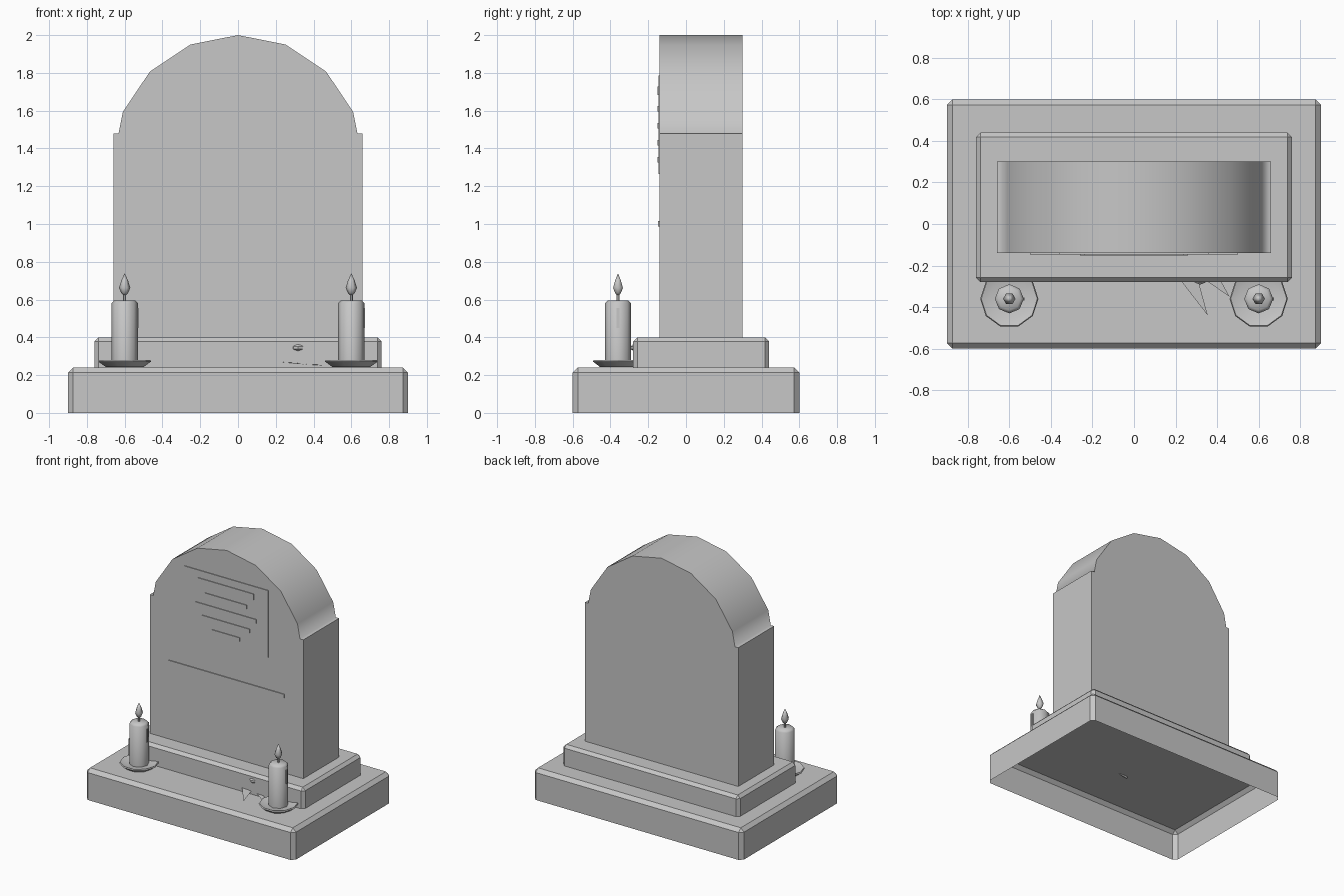
import bpy, bmesh, math
from mathutils import Vector

if "Cube" in bpy.data.objects:
    bpy.data.objects.remove(bpy.data.objects["Cube"])

# the whole model shares one plain grey
GREY = bpy.data.materials.new("plain grey")
GREY.diffuse_color = (0.57, 0.57, 0.57, 1)
GREY.use_nodes = True
GREY.node_tree.nodes["Principled BSDF"].inputs["Base Color"].default_value = GREY.diffuse_color


def finish(name, bm, smooth=None):
    bmesh.ops.recalc_face_normals(bm, faces=bm.faces)
    me = bpy.data.meshes.new(name)
    bm.to_mesh(me)
    bm.free()
    me.materials.append(GREY)
    if smooth:
        for p in me.polygons:
            p.use_smooth = True
        me.set_sharp_from_angle(angle=math.radians(smooth))
    ob = bpy.data.objects.new(name, me)
    bpy.context.collection.objects.link(ob)
    return ob


def box(name, lo, hi, bevel=0):
    """Box; with a bevel it becomes a chamfered slab with an open underside."""
    bm = bmesh.new()
    bmesh.ops.create_cube(bm, size=1)
    for v in bm.verts:
        v.co = Vector([(a + b) / 2 + c * (b - a) for a, b, c in zip(lo, hi, v.co)])
    if bevel:
        low = [f for f in bm.faces if all(v.co.z < lo[2] + 1e-4 for v in f.verts)]
        bmesh.ops.delete(bm, geom=low, context='FACES')
        edges = [e for e in bm.edges if not e.is_boundary]
        bmesh.ops.bevel(bm, geom=edges, offset=bevel, segments=1, affect='EDGES')
    return finish(name, bm)


def lathe(name, rings, sides, loc, smooth=40):
    """Stack of (radius, z) rings, capped at both ends."""
    bm = bmesh.new()
    loops = []
    for r, z in rings:
        loops.append([bm.verts.new((loc[0] + r * math.cos(2 * math.pi * i / sides),
                                    loc[1] + r * math.sin(2 * math.pi * i / sides), z))
                      for i in range(sides)])
    for a, b in zip(loops, loops[1:]):
        for i in range(sides):
            j = (i + 1) % sides
            bm.faces.new((a[i], a[j], b[j], b[i]))
    bm.faces.new(loops[0])
    bm.faces.new(loops[-1])
    bmesh.ops.remove_doubles(bm, verts=bm.verts, dist=1e-5)
    return finish(name, bm, smooth)


# stepped base
box("lower_base", (-0.9, -0.6, 0), (0.9, 0.6, 0.24), 0.027)
box("upper_plinth", (-0.76, -0.28, 0.24), (0.76, 0.44, 0.40), 0.022)

# headstone: straight slab topped by a sixteen-sided arch with small shoulders
arch = [(0.66 * math.cos(math.pi * i / 8), 1.34 + 0.66 * math.sin(math.pi * i / 8))
        for i in range(1, 8)]
profile = [(-0.66, 0.39), (0.66, 0.39), (0.66, 1.48), (0.632, 1.48)] + arch \
    + [(-0.632, 1.48), (-0.66, 1.48)]
bm = bmesh.new()
face = bm.faces.new([bm.verts.new((x, -0.14, z)) for x, z in profile])
ext = bmesh.ops.extrude_face_region(bm, geom=[face])
bmesh.ops.translate(bm, vec=(0, 0.44, 0),
                    verts=[v for v in ext["geom"] if isinstance(v, bmesh.types.BMVert)])
finish("headstone", bm, 84)

# plaque with plain raised bars, and a long bar below
box("plaque", (-0.36, -0.146, 1.265), (0.36, -0.139, 1.785))
for i, (half, z, h) in enumerate([(0.24, 1.705, 0.045), (0.18, 1.61, 0.03), (0.26, 1.52, 0.03),
                                  (0.205, 1.43, 0.03), (0.12, 1.34, 0.03)]):
    box(f"plaque_bar_{i + 1}", (-half, -0.152, z - h / 2), (half, -0.145, z + h / 2))
box("long_bar", (-0.5, -0.147, 0.988), (0.5, -0.139, 1.015))

# candles on dishes
for side, x in (("left", -0.6), ("right", 0.6)):
    c = (x, -0.36)
    lathe(side + "_dish", [(0.10, 0.243), (0.14, 0.272), (0.135, 0.28), (0.10, 0.268)],
          10, c, 30)
    lathe(side + "_candle", [(0.07, 0.262), (0.07, 0.58), (0.055, 0.595)], 8, c, 50)
    lathe(side + "_wick", [(0.008, 0.59), (0.008, 0.635)], 6, c)
    lathe(side + "_flame", [(0, 0.615), (0.018, 0.635), (0.03, 0.662), (0.018, 0.70), (0, 0.74)],
          6, c, 60)
    box(side + "_wax_drip", (x + 0.06, -0.367, 0.45), (x + 0.073, -0.353, 0.555))

# flower laid against the plinth: bloom, leaves and stem
lathe("flower_bloom", [(0.02, 0.325), (0.036, 0.338), (0.036, 0.352), (0.026, 0.362)],
      8, (0.318, -0.256), 30)
for i, tri in enumerate([((0.20, -0.24, 0.272), (0.355, -0.44, 0.256), (0.30, -0.24, 0.266)),
                         ((0.30, -0.24, 0.262), (0.46, -0.35, 0.25), (0.40, -0.24, 0.258))]):
    bm = bmesh.new()
    bm.faces.new([bm.verts.new(p) for p in tri])
    ob = finish(f"flower_leaf_{i + 1}", bm)
    if ob.data.polygons[0].normal.z < 0:
        ob.data.flip_normals()
start, end = Vector((0.318, -0.25, 0.33)), Vector((-0.1, -0.2, 0.23))
stem = lathe("flower_stem", [(0.009, 0), (0.009, (end - start).length)], 6, (0, 0))
stem.rotation_euler = (end - start).to_track_quat('Z', 'Y').to_euler()
stem.location = start
